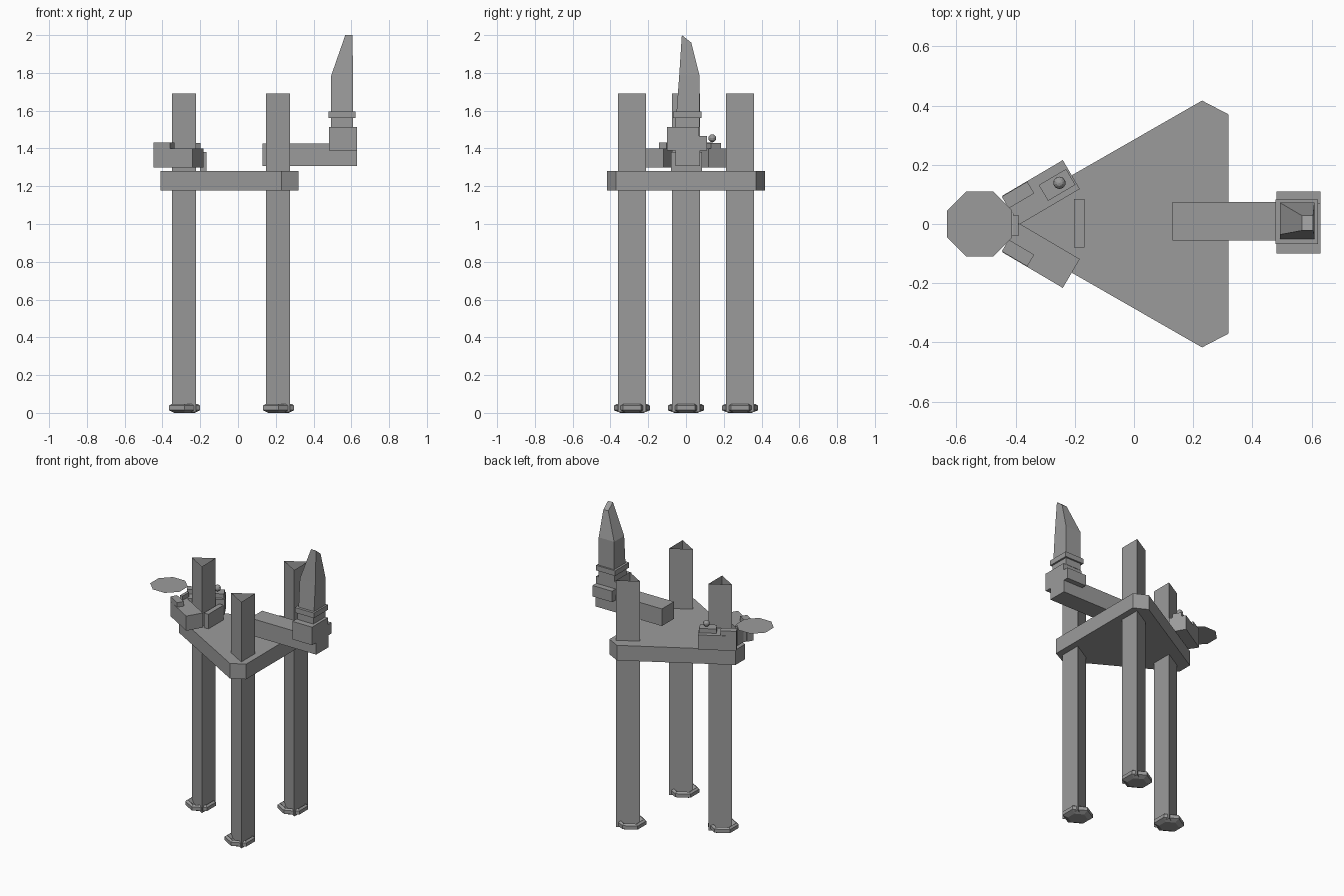
import bpy, bmesh
from math import radians, cos, sin, pi
from mathutils import Matrix, Vector

if "Cube" in bpy.data.objects:
    bpy.data.objects.remove(bpy.data.objects["Cube"])

# Dark grey finish for every part
grey = bpy.data.materials.new("dark_grey")
grey.diffuse_color = (0.33, 0.33, 0.33, 1)
grey.use_nodes = True
grey.node_tree.nodes["Principled BSDF"].inputs["Base Color"].default_value = grey.diffuse_color


def make(name, bm):
    bmesh.ops.recalc_face_normals(bm, faces=bm.faces[:])
    me = bpy.data.meshes.new(name)
    bm.to_mesh(me)
    bm.free()
    me.materials.append(grey)
    ob = bpy.data.objects.new(name, me)
    bpy.context.collection.objects.link(ob)
    return ob


def loft(name, rings, cap=True):
    """Skin a stack of equal-length point rings."""
    bm = bmesh.new()
    loops = [[bm.verts.new(p) for p in r] for r in rings]
    n = len(loops[0])
    for a, b in zip(loops, loops[1:]):
        for i in range(n):
            j = (i + 1) % n
            bm.faces.new((a[i], a[j], b[j], b[i]))
    if cap:
        bm.faces.new(loops[0])
        bm.faces.new(loops[-1])
    return make(name, bm)


def ngon(cx, cy, r, n, start, z):
    return [(cx + r * cos(start + 2 * pi * i / n),
             cy + r * sin(start + 2 * pi * i / n), z) for i in range(n)]


def rect(x0, x1, y0, y1, z):
    return [(x0, y0, z), (x1, y0, z), (x1, y1, z), (x0, y1, z)]


def box(name, x0, x1, y0, y1, z0, z1):
    return loft(name, [rect(x0, x1, y0, y1, z0), rect(x0, x1, y0, y1, z1)])


def angled_box(name, cx, cy, length, width, z0, z1, side):
    """Box turned 30 degrees to follow the platform edge on the given side."""
    rot = Matrix.Rotation(radians(30.5), 3, 'Z')
    rings = []
    for z in (z0, z1):
        ring = []
        for p in rect(-length / 2, length / 2, -width / 2, width / 2, z):
            q = rot @ Vector(p)
            ring.append((q.x + cx, side * (q.y + cy), z))
        rings.append(ring)
    return loft(name, rings)


# Platform: triangle with clipped corners
outline = [(0.32, 0.37), (0.23, 0.417), (-0.41, 0.05),
           (-0.41, -0.05), (0.23, -0.417), (0.32, -0.37)]
loft("platform", [[(x, y, z) for x, y in outline] for z in (1.177, 1.28)])

# Open triangular legs with dished hexagonal feet
for name, x, y in (("left", -0.264, 0), ("front", 0.234, -0.286), ("back", 0.234, 0.286)):
    loft(name + "_leg", [ngon(x, y, 0.085, 3, pi, z) for z in (0.005, 1.69)], cap=False)
    fx = x - 0.019
    loft(name + "_foot", [ngon(fx, y, r, 6, pi / 2, z) for r, z in
                          ((0.062, 0.0), (0.095, 0.014), (0.095, 0.038), (0.08, 0.048), (0.05, 0.022))])

# Arm reaching out to the right
box("arm", 0.13, 0.63, -0.055, 0.075, 1.308, 1.425)
box("arm_block_tall", 0.482, 0.63, -0.10, 0.07, 1.39, 1.513)
box("arm_block_low", 0.482, 0.63, 0.07, 0.11, 1.39, 1.465)

# Upright tapered head on the arm
box("head_base", 0.492, 0.61, -0.058, 0.072, 1.513, 1.56)
box("head_collar", 0.478, 0.622, -0.068, 0.083, 1.56, 1.595)
tip = [(0.568, -0.022, 2.0), (0.605, -0.022, 2.0), (0.605, 0.028, 1.96), (0.568, 0.028, 1.96)]
loft("head_body", [rect(0.493, 0.61, -0.05, 0.072, 1.595),
                   rect(0.493, 0.61, -0.036, 0.072, 1.785), tip])

# Equipment boxes along both edges of the left corner
for name, s in (("back", 1), ("front", -1)):
    angled_box(name + "_box", -0.314, 0.107, 0.237, 0.113, 1.30, 1.40, s)
    angled_box(name + "_box_end", -0.392, 0.098, 0.10, 0.046, 1.30, 1.432, s)

# Knob on the back box
angled_box("knob_base", -0.26, 0.132, 0.107, 0.062, 1.40, 1.43, 1)
bm = bmesh.new()
bmesh.ops.create_uvsphere(bm, u_segments=10, v_segments=6, radius=0.021,
                          matrix=Matrix.Translation((-0.252, 0.139, 1.454)))
make("knob", bm)

# Upright strip beside the left leg, and the bracket that carries the disc
box("strip", -0.202, -0.168, -0.08, 0.085, 1.28, 1.38)
box("disc_bracket", -0.41, -0.39, -0.04, 0.03, 1.30, 1.43)

# Thin eight-sided disc
bm = bmesh.new()
bm.faces.new([bm.verts.new(p) for p in ngon(-0.522, 0, 0.119, 8, pi / 8, 1.455)])
make("disc", bm)
